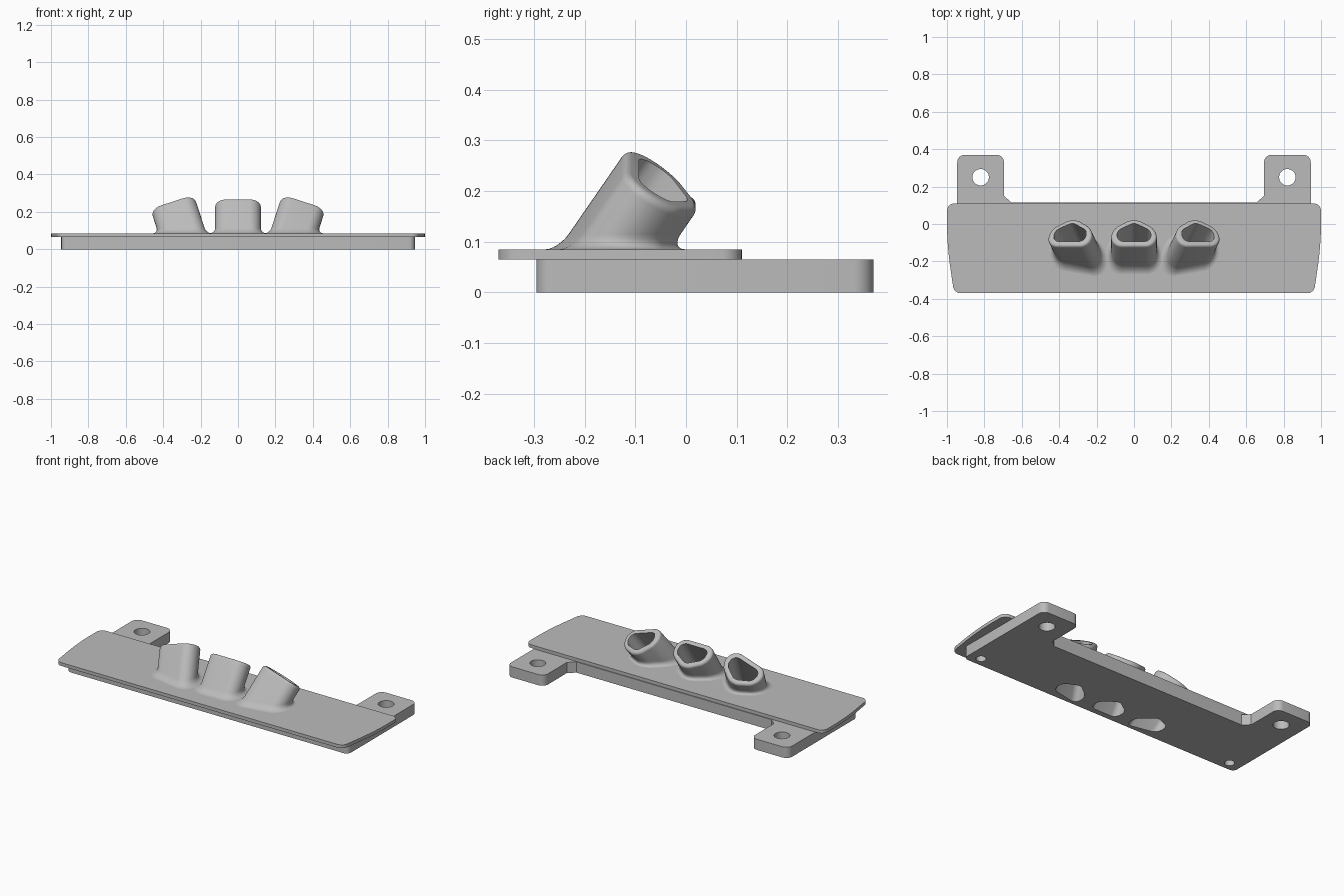
import bpy, bmesh, math
from mathutils import Vector, Matrix, geometry

cube = bpy.data.objects.get("Cube")
if cube:
    bpy.data.objects.remove(cube, do_unlink=True)

grey = bpy.data.materials.new("plain grey")
grey.use_nodes = True
grey.diffuse_color = (0.5, 0.5, 0.5, 1)
grey.node_tree.nodes["Principled BSDF"].inputs["Base Color"].default_value = (0.5, 0.5, 0.5, 1)


def rounded(half):
    """Mirror a half outline (x, y, corner length) and round its corners."""
    pts = half + [(-x, y, r) for x, y, r in reversed(half) if x > 0]
    out = []
    for i, (x, y, r) in enumerate(pts):
        p = Vector((x, y))
        if r == 0:
            out.append(p)
            continue
        a = p + (Vector(pts[i - 1][:2]) - p).normalized() * r
        b = p + (Vector(pts[(i + 1) % len(pts)][:2]) - p).normalized() * r
        out += geometry.interpolate_bezier(a, a.lerp(p, 0.55), b.lerp(p, 0.55), b, 9)
    return [Vector((p[0], p[1], 0)) for p in out]


def loft(name, rings):
    """Skin a stack of equal rings and cap both ends."""
    bm = bmesh.new()
    loops = [[bm.verts.new(p) for p in ring] for ring in rings]
    n = len(loops[0])
    for low, high in zip(loops, loops[1:]):
        for i in range(n):
            j = (i + 1) % n
            bm.faces.new((low[i], low[j], high[j], high[i]))
    bm.faces.new(loops[0][::-1])
    bm.faces.new(loops[-1])
    bmesh.ops.recalc_face_normals(bm, faces=bm.faces)
    mesh = bpy.data.meshes.new(name)
    bm.to_mesh(mesh)
    bm.free()
    mesh.materials.append(grey)
    obj = bpy.data.objects.new(name, mesh)
    bpy.context.collection.objects.link(obj)
    return obj


def slab(name, outline, z0, z1):
    return loft(name, [[p + Vector((0, 0, z)) for p in outline] for z in (z0, z1)])


def disc(x, y, r, z0, z1):
    ring = [Vector((x + r * math.cos(t), y + r * math.sin(t), 0))
            for t in (math.tau * i / 32 for i in range(32))]
    return slab("hole_cutter", ring, z0, z1)


def cut(obj, cutters):
    for c in cutters:
        mod = obj.modifiers.new("cut", "BOOLEAN")
        mod.operation = "DIFFERENCE"
        mod.solver = "EXACT"
        mod.object = c
        bpy.context.view_layer.objects.active = obj
        bpy.ops.object.modifier_apply(modifier=mod.name)


# Base with two rear mounting tabs, and the wider cover plate
base = slab("base_plate", rounded([
    (0.945, -0.295, 0.03), (0.945, 0.37, 0.04), (0.695, 0.37, 0.04),
    (0.695, 0.15, 0), (0.655, 0.115, 0)]), 0, 0.065)
TOP = 0.085
cover = slab("cover_plate", rounded([
    (0.962, -0.37, 0.035), (0.99, -0.18, 0.06), (1, -0.05, 0.05), (1, 0.11, 0.04)]), 0.065, TOP)

# Slanted tubes: house-shaped section, flat side to the front
outer = rounded([(0.122, 0, 0.06), (0.122, 0.11, 0.045), (0, 0.187, 0.05)])
inner = rounded([(0.09, 0.03, 0.035), (0.09, 0.1, 0.025), (0, 0.15, 0.02)])
centre = Vector((0, 0.085, 0))
lean = math.atan2(0.549, 0.836)
FILLET = 0.03


def tube(name, side):
    place = (Matrix.Translation((0.27 * side, 0, 0))
             @ Matrix.Rotation(math.radians(18) * side, 4, "Y")
             @ Matrix.Translation((0, -0.118, 0.272))
             @ Matrix.Rotation(-lean, 4, "X"))
    axis = place.to_3x3() @ Vector((0, 0, 1))

    def at_height(p, h):
        q = place @ p
        return q + axis * ((h - q.z) / axis.z)

    def foot(h, flare):
        mid = at_height(centre, h)
        ring = [at_height(p, h) for p in outer]
        return [q + (q - mid).normalized() * flare for q in ring]

    def rim(w, inset):
        return [place @ (p + (centre - p).normalized() * inset + Vector((0, 0, w)))
                for p in outer]

    # flared foot, straight wall, rounded rim
    rings = [foot(TOP - 0.01, FILLET)]
    for i in range(7):
        a = math.pi / 2 * i / 6
        rings.append(foot(TOP + FILLET * (1 - math.cos(a)), FILLET * (1 - math.sin(a))))
    for i in range(6):
        a = math.pi / 2 * i / 5
        rings.append(rim(-0.016 * (1 - math.sin(a)), 0.016 * (1 - math.cos(a))))
    body = loft(name, rings)
    bore = loft("bore_cutter", [[at_height(p, -0.05) for p in inner],
                                [place @ (p + Vector((0, 0, 0.05))) for p in inner]])
    return body, bore


tubes, bores = [], []
for name, side in (("right_tube", -1), ("middle_tube", 0), ("left_tube", 1)):
    body, bore = tube(name, side)
    cut(body, [bore])
    tubes.append(body)
    bores.append(bore)

# Tab holes, and blind screw holes under the front corners
holes = []
for s in (-1, 1):
    holes.append(disc(0.82 * s, 0.25, 0.044, -0.05, 0.15))
    holes.append(disc(0.87 * s, -0.24, 0.028, -0.05, 0.1))
cut(base, bores + holes)
cut(cover, bores)

for c in bores + holes:
    bpy.data.objects.remove(c, do_unlink=True)

# Smooth curves, sharp edges
bpy.ops.object.select_all(action="DESELECT")
for obj in [base, cover] + tubes:
    obj.select_set(True)
bpy.context.view_layer.objects.active = base
bpy.ops.object.shade_smooth_by_angle(angle=math.radians(35))
